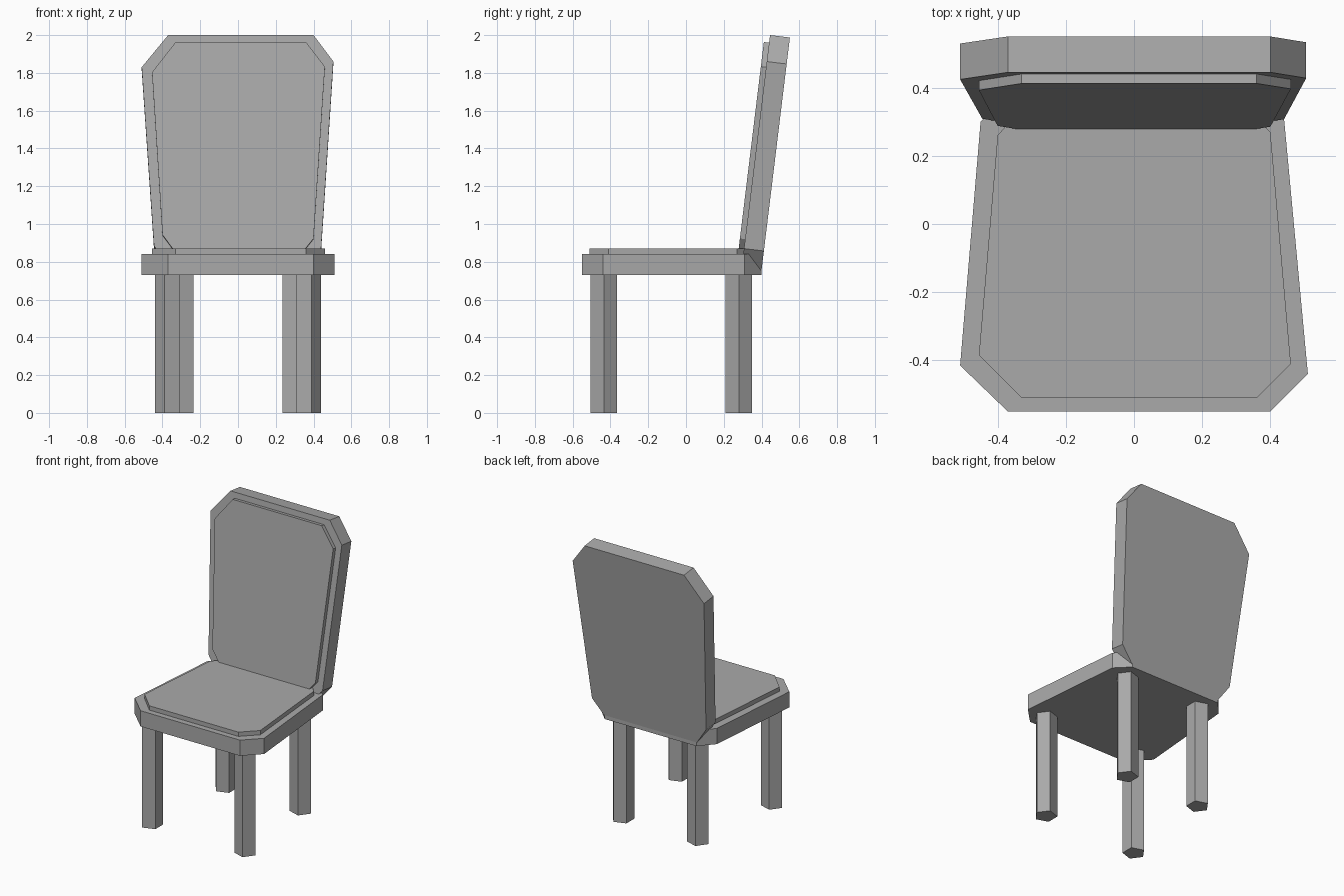
import bpy, bmesh, math
from mathutils import Matrix

cube = bpy.data.objects.get("Cube")
if cube:
    bpy.data.objects.remove(cube, do_unlink=True)

grey = bpy.data.materials.new("plain grey")
grey.use_nodes = True
colour = (0.4, 0.4, 0.4, 1)
grey.diffuse_color = colour
grey.node_tree.nodes["Principled BSDF"].inputs["Base Color"].default_value = colour


def slab(name, outline, low, high, matrix=Matrix()):
    """Extrude a flat outline from low to high along local z."""
    bm = bmesh.new()
    base = bm.faces.new([bm.verts.new((x, y, low)) for x, y in outline])
    top = bmesh.ops.extrude_face_region(bm, geom=[base])["geom"]
    verts = [v for v in top if isinstance(v, bmesh.types.BMVert)]
    bmesh.ops.translate(bm, verts=verts, vec=(0, 0, high - low))
    bm.transform(matrix)
    bmesh.ops.recalc_face_normals(bm, faces=bm.faces)
    mesh = bpy.data.meshes.new(name)
    bm.to_mesh(mesh)
    bm.free()
    mesh.materials.append(grey)
    obj = bpy.data.objects.new(name, mesh)
    bpy.context.collection.objects.link(obj)
    return obj


# Seat and its cushion
seat = [(-0.37, -0.55), (0.40, -0.55), (0.51, -0.44), (0.44, 0.31),
        (0.35, 0.40), (-0.36, 0.40), (-0.45, 0.30), (-0.51, -0.415)]
slab("seat", seat, 0.73, 0.84)
cushion = [(-0.33, -0.51), (0.36, -0.51), (0.46, -0.41), (0.40, 0.27),
           (0.33, 0.34), (-0.33, 0.34), (-0.40, 0.26), (-0.455, -0.385)]
slab("seat_cushion", cushion, 0.84, 0.87)

# Leaning backrest: local y runs up the slope, local z points forward
lean = math.radians(6.95)
tilt = (Matrix.Translation((0, 0.201, 0))
        @ Matrix.Rotation(math.pi / 2 - lean, 4, "X")
        @ Matrix.Scale(1 / math.cos(lean), 4, (0, 1, 0)))
back = [(-0.37, 2.0), (0.40, 2.0), (0.505, 1.86), (0.44, 0.87),
        (0.35, 0.763), (-0.36, 0.763), (-0.445, 0.885), (-0.51, 1.83)]
slab("backrest", back, -0.106, 0, tilt)
pad = [(-0.33, 1.96), (0.36, 1.96), (0.46, 1.83), (0.40, 0.92),
       (0.34, 0.845), (-0.33, 0.845), (-0.40, 0.94), (-0.455, 1.80)]
slab("backrest_pad", pad, 0, 0.028, tilt)

# Five-sided legs, each with an edge pointing outward
for end, leg_x, leg_y in (("front", 0.366, -0.435), ("back", 0.295, 0.28)):
    for side, s in (("left", 1), ("right", -1)):
        angles = [math.tau * i / 5 for i in range(5)]
        ring = [(s * (leg_x + 0.074 * math.cos(a)), leg_y + 0.074 * math.sin(a))
                for a in angles]
        slab(f"{end}_{side}_leg", ring, 0, 0.73)
